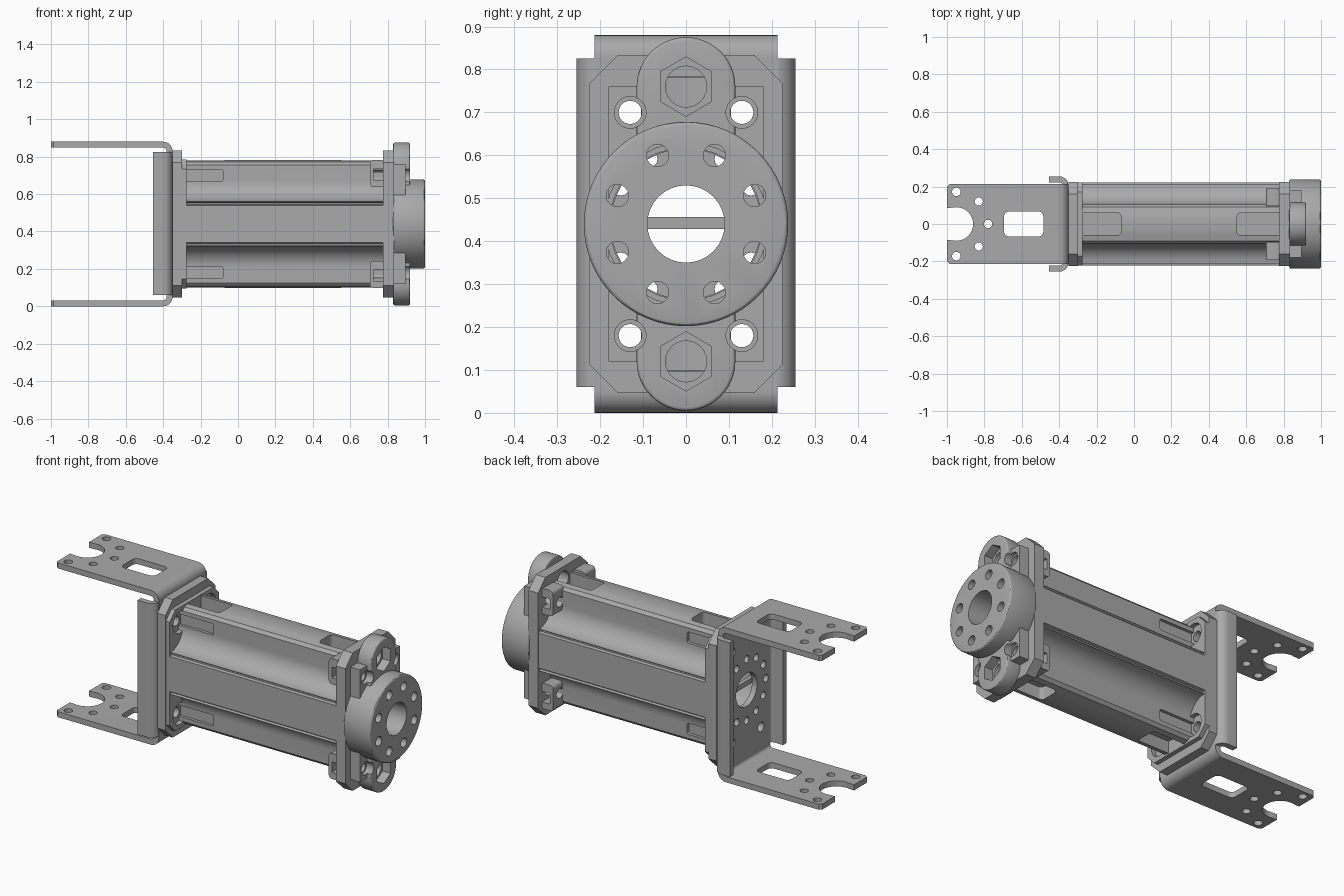
import bpy, bmesh, math

if "Cube" in bpy.data.objects:
    bpy.data.objects.remove(bpy.data.objects["Cube"], do_unlink=True)

MID = 0.44  # height of the long axis
metal = bpy.data.materials.new("grey_metal")
metal.use_nodes = True
metal.diffuse_color = (0.4, 0.4, 0.4, 1)
metal.node_tree.nodes["Principled BSDF"].inputs["Base Color"].default_value = (0.4, 0.4, 0.4, 1)


def arc(cx, cy, r, a0=0, a1=360, n=8):
    return [(cx + r * math.cos(math.radians(a0 + (a1 - a0) * i / n)),
             cy + r * math.sin(math.radians(a0 + (a1 - a0) * i / n))) for i in range(n + 1)]


def circle(cx, cy, r, n=32, start=0):
    return arc(cx, cy, r, start, start + 360, n)[:-1]


def rect(u0, u1, v0, v1, r=0):
    if not r:
        return [(u0, v0), (u1, v0), (u1, v1), (u0, v1)]
    return (arc(u1 - r, v1 - r, r, 0, 90, 4) + arc(u0 + r, v1 - r, r, 90, 180, 4)
            + arc(u0 + r, v0 + r, r, 180, 270, 4) + arc(u1 - r, v0 + r, r, 270, 360, 4))


def octagon(w, h, c):
    return [(sy * a, MID + sz * b) for sy, sz, a, b in (
        (1, 1, w, h - c), (1, 1, w - c, h), (-1, 1, w - c, h), (-1, 1, w, h - c),
        (-1, -1, w, h - c), (-1, -1, w - c, h), (1, -1, w - c, h), (1, -1, w, h - c))]


def make(name, prisms):
    """Each prism is (axis, outline, start, end)."""
    bm = bmesh.new()
    for axis, pts, lo, hi in prisms:
        rings = []
        for t in (lo, hi):
            place = {"x": lambda u, v: (t, u, v), "y": lambda u, v: (u, t, v),
                     "z": lambda u, v: (u, v, t)}[axis]
            rings.append([bm.verts.new(place(u, v)) for u, v in pts])
        a, b = rings
        bm.faces.new(a)
        bm.faces.new(b[::-1])
        for i in range(len(a)):
            j = (i + 1) % len(a)
            bm.faces.new((a[i], b[i], b[j], a[j]))
    bmesh.ops.recalc_face_normals(bm, faces=bm.faces)
    mesh = bpy.data.meshes.new(name)
    bm.to_mesh(mesh)
    bm.free()
    mesh.materials.append(metal)
    ob = bpy.data.objects.new(name, mesh)
    bpy.context.collection.objects.link(ob)
    return ob


def apply_mod(ob, kind, **settings):
    bpy.ops.object.select_all(action="DESELECT")
    ob.select_set(True)
    bpy.context.view_layer.objects.active = ob
    mod = ob.modifiers.new(kind, kind)
    for key, value in settings.items():
        setattr(mod, key, value)
    bpy.ops.object.modifier_apply(modifier=mod.name)


def combine(ob, prisms, operation="DIFFERENCE"):
    tool = make("cutter", prisms)
    tool.hide_render = True
    apply_mod(ob, "BOOLEAN", operation=operation, solver="EXACT", use_self=True, object=tool)
    bpy.data.objects.remove(tool, do_unlink=True)


def part(name, prisms, cuts=(), bevel=0):
    ob = make(name, prisms)
    if bevel:
        apply_mod(ob, "BEVEL", width=bevel, segments=3, limit_method="ANGLE", angle_limit=math.radians(60))
    if cuts:
        combine(ob, cuts)
    return ob


def channel(mid, half, tip, t=0.032, r=0.05):
    """U-shaped sheet outline with rounded bends, open towards -x."""
    x, hi, lo = -0.35 - r, mid + half - r, mid - half + r
    return ([(tip, mid + half)] + arc(x, hi, r, 90, 0) + arc(x, lo, r, 0, -90)
            + [(tip, mid - half), (tip, mid - half + t)]
            + arc(x, lo, r - t, -90, 0) + arc(x, hi, r - t, 0, 90) + [(tip, mid + half - t)])


def ring(radius, hole, count, start, x0, x1):
    return [("x", circle(*p, hole, 16), x0, x1) for p in circle(0, MID, radius, count, start)]


SIGNS = [(sy, sz) for sy in (-1, 1) for sz in (-1, 1)]
SCREWS = [(sy * 0.13, MID + sz * 0.26) for sy, sz in SIGNS]
PIVOTS = [(0, MID + s * 0.32) for s in (-1, 1)]


def screw_holes(r, x0, x1):
    return [("x", circle(*p, r, 24), x0, x1) for p in SCREWS]


def pivot_holes(r, x0, x1, n=24):
    return [("x", circle(*p, r, n, 90), x0, x1) for p in PIVOTS]


# Folded bracket: two long arms plus two short stiffening flanges
bracket = part("bracket", [("y", channel(MID, 0.44, -1), -0.213, 0.213)])
combine(bracket, [("z", channel(0, 0.255, -0.455), 0.06, 0.825)], "UNION")
arm_cuts = [("z", rect(-0.695, -0.485, -0.067, 0.067, 0.025), -0.1, 1),
            ("z", [(-1.1, -0.08), (-0.96, -0.088)] + arc(-0.95, 0, 0.09, -90, 90, 16)
             + [(-0.96, 0.088), (-1.1, 0.08)], -0.1, 1),
            ("z", circle(-0.78, 0, 0.022, 16), -0.1, 1)]
for s in (-1, 1):
    arm_cuts += [("z", circle(-0.95, s * 0.172, 0.023, 16), -0.1, 1),
                 ("z", circle(-0.83, s * 0.12, 0.022, 16), -0.1, 1),
                 ("z", [(-1.02, s * 0.18), (-0.97, s * 0.23), (-1.02, s * 0.23)], -0.1, 1)]
combine(bracket, arm_cuts)
combine(bracket, [("x", circle(0, MID, 0.095), -0.42, -0.33)]
        + ring(0.175, 0.021, 12, 0, -0.42, -0.33) + screw_holes(0.027, -0.42, -0.33))

# End flanges of the housing
rear = part("rear_flange", [("x", octagon(0.225, 0.393, 0.065), -0.35, -0.3)],
            [("x", circle(0, MID, 0.19), -0.4, -0.2)] + screw_holes(0.028, -0.4, -0.2))
collar = part("rear_collar", [("x", octagon(0.222, 0.345, 0.05), -0.3, -0.275)],
              [("x", circle(0, MID, 0.19), -0.4, -0.2)] + screw_holes(0.062, -0.4, -0.2))
front = part("front_flange", [("x", octagon(0.225, 0.393, 0.065), 0.775, 0.835)],
             [("x", circle(0, MID, 0.178), 0.7, 0.9)] + screw_holes(0.028, 0.7, 0.9)
             + pivot_holes(0.048, 0.7, 0.9))
part("cross_bar", [("x", rect(-0.188, 0.188, 0.428, 0.456), -0.34, -0.315)])

# Hollow extruded body with concave flanks and a rib above and below
quarter = ([(0.222, 0.1), (0.205, 0.104), (0.205, 0.112), (0.215, 0.118)]
           + arc(0.215, 0.23, 0.11, 270, 180, 12) + [(0.105, 0.315), (0.09, 0.332), (0.04, 0.343)])
half = quarter + [(-y, z) for y, z in quarter[::-1]]
outline = [(y, MID + z) for y, z in half] + [(-y, MID - z) for y, z in half]
body_cuts = [("x", circle(0, MID, 0.175, 48), -0.5, 1)]
for s in (-1, 1):
    z0, z1 = sorted((MID + s * 0.27, MID + s * 0.4))
    body_cuts += [("z", rect(-0.4, -0.07, -0.06, 0.06, 0.02), z0, z1),
                  ("z", rect(0.55, 0.9, -0.06, 0.06, 0.02), z0, z1)]
for sy, sz in SIGNS:
    y0, y1 = sorted((sy * 0.088, sy * 0.2))
    body_cuts.append(("y", rect(-0.4, -0.08, MID + sz * 0.26 - 0.032, MID + sz * 0.26 + 0.032, 0.012), y0, y1))
part("body", [("x", outline, -0.31, 0.785)], body_cuts)

# Slotted screw lugs behind the front flange
for sy, sz in SIGNS:
    y0, y1 = sorted((sy * 0.095, sy * 0.19))
    c0, c1 = sorted((sy * 0.13, sy * 0.25))
    zc = MID + sz * 0.27
    part("screw_lug", [("y", rect(0.705, 0.785, zc - 0.073, zc + 0.073, 0.02), y0, y1)],
         screw_holes(0.028, 0.6, 0.9)
         + [("y", rect(0.725, 0.8, zc - 0.035, zc + 0.025), c0, c1)])

# Front mounting block with counterbored screw holes
part("mounting_block", [("x", rect(-0.18, 0.18, 0.12, 0.76), 0.83, 0.895)],
     [("x", circle(0, MID, 0.19), 0.8, 1)] + screw_holes(0.027, 0.8, 0.95)
     + screw_holes(0.037, 0.875, 0.95) + pivot_holes(0.1, 0.8, 1))

# Long rounded link with hexagonal bolt pockets
link = part("pivot_link", [("x", arc(0, 0.76, 0.115, 0, 180, 24) + arc(0, 0.12, 0.115, 180, 360, 24), 0.83, 0.92)],
            [("x", circle(0, MID, 0.19), 0.8, 1)] + screw_holes(0.037, 0.8, 1), bevel=0.008)
combine(link, pivot_holes(0.048, 0.8, 1))
combine(link, pivot_holes(0.069, 0.87, 1, 6))

# Output disc
part("output_disc", [("x", circle(0, MID, 0.238, 64), 0.83, 1)],
     [("x", circle(0, MID, 0.09), 0.8, 1.1)] + ring(0.173, 0.026, 8, 22.5, 0.8, 1.1), bevel=0.01)

for ob in list(bpy.context.scene.objects):
    if ob.type == "MESH" and metal.name in ob.data.materials:
        bpy.ops.object.select_all(action="DESELECT")
        ob.select_set(True)
        bpy.context.view_layer.objects.active = ob
        bpy.ops.object.shade_smooth_by_angle(angle=math.radians(30))
